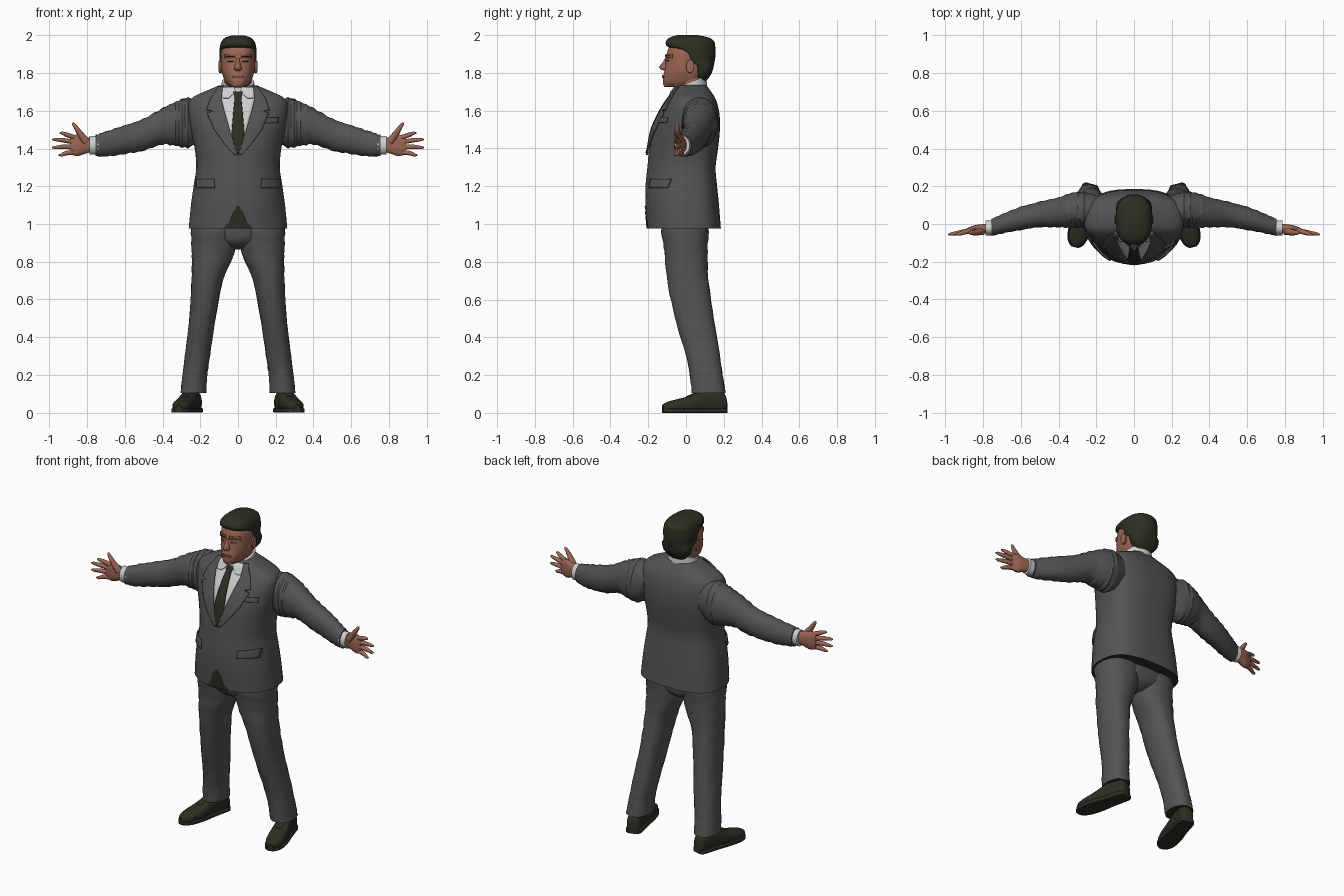
import bpy, bmesh, math, random
from mathutils import Vector

random.seed(4)
if "Cube" in bpy.data.objects:
    bpy.data.objects.remove(bpy.data.objects["Cube"])

X, Y, Z = Vector((1, 0, 0)), Vector((0, 1, 0)), Vector((0, 0, 1))


def material(name, rgb):
    m = bpy.data.materials.new(name)
    m.use_nodes = True
    m.diffuse_color = (*rgb, 1)
    bsdf = m.node_tree.nodes["Principled BSDF"]
    bsdf.inputs["Base Color"].default_value = (*rgb, 1)
    bsdf.inputs["Roughness"].default_value = 0.8
    return m


SUIT = material("suit grey", (0.088, 0.088, 0.092))
DARK = material("dark olive", (0.026, 0.027, 0.016))
SKIN = material("skin", (0.33, 0.135, 0.09))
LIPS = material("dark skin", (0.17, 0.06, 0.045))
SHIRT = material("shirt white", (0.62, 0.62, 0.62))


def finish(name, bm, mats, mirror=False, angle=40):
    me = bpy.data.meshes.new(name)
    bm.to_mesh(me)
    bm.free()
    ob = bpy.data.objects.new(name, me)
    bpy.context.collection.objects.link(ob)
    for m in mats:
        me.materials.append(m)
    bpy.ops.object.select_all(action='DESELECT')
    ob.select_set(True)
    bpy.context.view_layer.objects.active = ob
    bpy.ops.object.shade_smooth_by_angle(angle=math.radians(angle))
    if mirror:
        ob.modifiers.new("mirror", 'MIRROR').use_mirror_merge = False
    return ob


def dense(rows, k=4):
    """Catmull-Rom refinement of a list of number rows."""
    out = []
    for i in range(len(rows) - 1):
        p = [rows[max(i - 1, 0)], rows[i], rows[i + 1], rows[min(i + 2, len(rows) - 1)]]
        for s in range(k):
            t = s / k
            out.append([0.5 * (2 * b + (c - a) * t + (2 * a - 5 * b + 4 * c - d) * t * t
                               + (3 * b - a - 3 * c + d) * t ** 3) for a, b, c, d in zip(*p)])
    return out + [list(rows[-1])]


def hoop(c, u, v, a, lo, hi, n_lo=2, n_hi=2, segs=24, jit=0):
    """Closed ring with separate depth and squareness on each side of u."""
    pts = []
    for i in range(segs):
        t = 2 * math.pi * (i + 0.5) / segs
        cs, sn = math.cos(t), math.sin(t)
        n, b = (n_hi, hi) if sn > 0 else (n_lo, lo)
        r = 1 + random.uniform(-jit, jit)
        pts.append(Vector(c) + u * (r * a * math.copysign(abs(cs) ** (2 / n), cs))
                   + v * (r * b * math.copysign(abs(sn) ** (2 / n), sn)))
    return pts


def loft(name, rings, mats, mirror=False, rule=None, angle=40):
    bm = bmesh.new()
    vr = [[bm.verts.new(p) for p in r] for r in rings]
    n = len(vr[0])
    for a, b in zip(vr, vr[1:]):
        for i in range(n):
            bm.faces.new((a[i], a[(i + 1) % n], b[(i + 1) % n], b[i]))
    bm.faces.new(vr[0])
    bm.faces.new(vr[-1])
    bmesh.ops.recalc_face_normals(bm, faces=bm.faces)
    if rule:
        for f in bm.faces:
            f.material_index = rule(f)
    return finish(name, bm, mats, mirror, angle)


def body(rows, yc, n_lo=2.0, n_hi=2.0, segs=40):
    """Rings stacked in z from rows of (z, half width, front y, back y)."""
    rings = []
    for z, w, f, b in rows:
        c = yc if f < yc < b else (f + b) / 2
        rings.append(hoop((0, c, z), X, Y, w, c - f, b - c, n_lo, n_hi, segs))
    return rings


def front_y(rows, yc, n, x, z):
    for a, b in zip(rows, rows[1:]):
        if min(a[0], b[0]) <= z <= max(a[0], b[0]):
            t = (z - a[0]) / (b[0] - a[0])
            w, f = (a[i] + (b[i] - a[i]) * t for i in (1, 2))
            return yc - (yc - f) * max(0, 1 - min(1, abs(x) / w) ** n) ** (1 / n)
    return rows[-1][2]


def drape(name, surf, rows, mat, off=0.003, thick=0.005, mirror=False, cols=8, k=5):
    """Thin plate of (z, x0, x1) rows laid on the front of a lofted surface."""
    bm = bmesh.new()
    fine = [[a + (b - a) * s / k for a, b in zip(p, q)]
            for p, q in zip(rows, rows[1:]) for s in range(k)] + [rows[-1]]
    grid = [[bm.verts.new((x, front_y(*surf, x, z) - off, z))
             for x in (x0 + (x1 - x0) * j / cols for j in range(cols + 1))] for z, x0, x1 in fine]
    for a, b in zip(grid, grid[1:]):
        for j in range(cols):
            bm.faces.new((a[j], b[j], b[j + 1], a[j + 1]))
    ob = finish(name, bm, [mat], mirror)
    sol = ob.modifiers.new("thickness", 'SOLIDIFY')
    sol.thickness, sol.offset = thick, 1
    return ob


def tube(name, pts, radii, mat, mirror=True):
    pts = [Vector(p) for p in pts]
    rings = []
    for i, (p, r) in enumerate(zip(pts, radii)):
        d = (pts[min(i + 1, len(pts) - 1)] - pts[max(i - 1, 0)]).normalized()
        u = d.cross(Y).normalized()
        rings.append(hoop(p, u, d.cross(u), r, r, r, segs=8))
    return loft(name, rings, [mat], mirror, angle=60)


# Jacket
jacket = dense([(0.975, .262, -.205, .185), (1.1, .25, -.215, .175), (1.2, .236, -.215, .165),
                (1.3, .222, -.205, .157), (1.4, .23, -.195, .17), (1.5, .25, -.175, .18),
                (1.58, .262, -.14, .178), (1.64, .262, -.105, .165), (1.675, .235, -.08, .15),
                (1.705, .17, -.066, .13), (1.735, .1, -.045, .108)])
loft("jacket", body(jacket, 0.0, 2.1, 2.8), [SUIT, DARK], rule=lambda f: int(f.normal.z < -.9))
chest = (jacket, 0.0, 2.1)
drape("shirt_front", chest, [(1.722, -.075, .075), (1.66, -.095, .095), (1.37, -.004, .004)], SHIRT, .002, .004)
drape("tie", chest, [(1.7, -.024, .024), (1.668, -.017, .017), (1.6, -.024, .024), (1.48, -.034, .034),
                     (1.41, -.022, .022), (1.37, -.004, .004)], DARK, .005, .008)
drape("lapels", chest, [(1.725, .078, .1), (1.66, .088, .145), (1.602, .073, .165), (1.596, .071, .13),
                        (1.585, .068, .162), (1.5, .044, .125), (1.43, .02, .075), (1.365, .001, .02)],
      SUIT, .004, .009, mirror=True)
drape("pocket_flaps", chest, [(1.238, .125, .218), (1.19, .122, .218)], SUIT, .002, .008, mirror=True)
drape("breast_pocket", chest, [(1.562, .13, .212), (1.535, .125, .208)], SUIT, .002, .008)
drape("jacket_opening", chest, [(1.095, -.004, .004), (1.06, -.026, .026), (1.01, -.045, .045),
                                (.976, -.075, .075)], DARK, .001, .003)
drape("jacket_button", chest, [(1.392, -.008, .008), (1.376, -.008, .008)], DARK, .008, .008)

# Sleeves, given as x, y, z, half depth, half height
sleeve = dense([(.19, .07, 1.55, .08, .1), (.265, .075, 1.537, .095, .133), (.33, .072, 1.53, .093, .118),
                (.4, .062, 1.518, .08, .096), (.5, .05, 1.474, .068, .085), (.6, .03, 1.447, .062, .077),
                (.7, 0, 1.424, .052, .067), (.755, -.018, 1.416, .045, .056)])
loft("sleeves", [hoop((x, y, z), Y, Z, a * s, b * s, b * s, 2.1, 2.1, 20, .025)
                 for i, (x, y, z, a, b) in enumerate(sleeve) for s in [1 + .025 * (-1) ** i]],
     [SUIT], mirror=True, angle=30)
loft("shirt_cuffs", [hoop((x, -.02, 1.417), Y, Z, .04, .05, .05) for x in (.74, .787)], [SHIRT], mirror=True)

# Hands with spread fingers and raised thumbs
loft("palms", [hoop((x, y, z), Y, Z, a, b, b, 2.4, 2.4, 16) for x, y, z, a, b in dense(
    [(.765, -.02, 1.418, .024, .034), (.81, -.025, 1.418, .024, .046), (.85, -.03, 1.417, .022, .058),
     (.888, -.036, 1.418, .013, .05)])], [SKIN], mirror=True)
for label, z0, x1, z1 in (("index", 1.458, .945, 1.482), ("middle", 1.434, .985, 1.448),
                          ("ring", 1.408, .985, 1.405), ("little", 1.381, .95, 1.365)):
    mid = (.87 + x1) / 2
    tube(label + "_fingers", [(.865, -.034, z0), (mid, -.046, (z0 + z1) / 2 + .003),
                              (x1 - .012, -.054, z1), (x1, -.056, z1)], (.014, .013, .009, .004), SKIN)
tube("thumbs", [(.805, -.035, 1.435), (.838, -.045, 1.48), (.858, -.047, 1.51), (.872, -.045, 1.53),
                (.877, -.044, 1.537)], (.024, .017, .013, .009, .003), SKIN)

# Neck and shirt collar
loft("neck", body([(1.64, .075, -.03, .09), (1.8, .072, -.05, .1)], .03), [SKIN])
collar = [[p + Z * (.4 * (p.y - .03)) for p in r]
          for r in body([(1.68, .098, -.066, .113), (1.755, .086, -.056, .108)], .02)]
loft("shirt_collar", collar, [SHIRT])
drape("collar_points", chest, [(1.722, .02, .08), (1.7, .012, .088), (1.665, .05, .08)], SHIRT, .006, .006, mirror=True)

# Head
head = dense([(1.725, .034, -.112, -.02), (1.742, .06, -.122, .05), (1.78, .079, -.121, .09),
              (1.82, .089, -.113, .12), (1.87, .092, -.106, .135), (1.92, .09, -.097, .14),
              (1.96, .076, -.075, .13), (1.985, .04, -.04, .09)])
loft("head", body(head, .02, 2.3, 2.2), [SKIN])
face = (head, .02, 2.3)
loft("nose", body([(1.88, .009, -.109, -.08), (1.855, .012, -.124, -.08), (1.832, .02, -.143, -.08),
                   (1.82, .022, -.136, -.08), (1.812, .016, -.118, -.08)], -.1, segs=10), [SKIN], angle=60)
drape("brow_ridges", face, [(1.9, .012, .066), (1.88, .012, .07)], SKIN, 0, .007, mirror=True)
drape("eyebrows", face, [(1.894, .016, .063), (1.886, .016, .066)], DARK, .006, .003, mirror=True)
drape("eyes", face, [(1.867, .024, .054), (1.86, .022, .056)], DARK, .001, .002, mirror=True)
drape("mouth", face, [(1.787, -.024, .024), (1.781, -.034, .034), (1.774, -.024, .024)], LIPS, .001, .005)
loft("ears", [hoop((x, .022, 1.835), Y, Z, a, b, b, segs=14) for x, a, b in
              ((.08, .014, .024), (.094, .022, .036), (.101, .021, .034), (.103, .012, .022))], [SKIN], mirror=True)

# Hair cap with sideburns and a tapered nape
loft("hair", body(dense([(1.758, .05, .05, .108), (1.8, .086, .046, .137), (1.86, .096, .024, .152),
                         (1.9, .098, .0, .157), (1.925, .098, -.05, .157), (1.94, .096, -.1, .155),
                         (1.965, .089, -.107, .15), (1.988, .068, -.085, .12), (2.0, .03, -.045, .06)], 3),
                  .03, 2.8, 2.3), [DARK])

# Trousers, given as z, centre x, half width, front y, back y
trouser = dense([(1.02, .13, .118, -.13, .12), (.95, .128, .122, -.13, .12), (.85, .132, .115, -.115, .115),
                 (.7, .163, .084, -.1, .12), (.5, .188, .07, -.06, .148), (.3, .215, .067, 0, .18),
                 (.2, .228, .066, .02, .195), (.105, .236, .069, .03, .21)], 5)
loft("trouser_legs", [hoop((cx, (f + b) / 2, z), X, Y, w, (b - f) / 2, (b - f) / 2, 2.2, 2.3, 20, .022)
                      for z, cx, w, f, b in trouser], [SUIT, DARK], mirror=True, angle=30,
     rule=lambda f: int(f.normal.z < -.9))
loft("trouser_seat", body(dense([(.865, .04, -.05, .06), (.89, .1, -.095, .1), (.93, .18, -.122, .116),
                                 (1.02, .235, -.13, .12)]), 0, 2.3, 2.5), [SUIT])

# Shoes and soles lofted from heel to toe, toes turned out
heel, toe = Vector((.226, .213, 0)), Vector((.314, -.123, 0))
side = (toe - heel).cross(Z).normalized()
last = dense([(0, .024, .06), (.05, .04, .1), (.25, .044, .125), (.42, .047, .108), (.6, .053, .08),
              (.8, .051, .062), (.93, .038, .05), (1, .014, .036)])
loft("shoes", [hoop(heel.lerp(toe, t) + Z * (.008 + h / 2), side, Z, w, h / 2, h / 2, 4, 2.3, 20)
               for t, w, h in last], [DARK], mirror=True)
loft("soles", [hoop(heel.lerp(toe, t) + Z * .012, side, Z, w + .006, .012, .012, 8, 8, 20)
               for t, w, h in last], [DARK], mirror=True)
loft("shoe_laces", [hoop(heel.lerp(toe, t) + Z * z, side, Z, .018, .006, .006, 3, 3, 12)
                    for t, z in ((.45, .107), (.62, .083))], [DARK], mirror=True)
